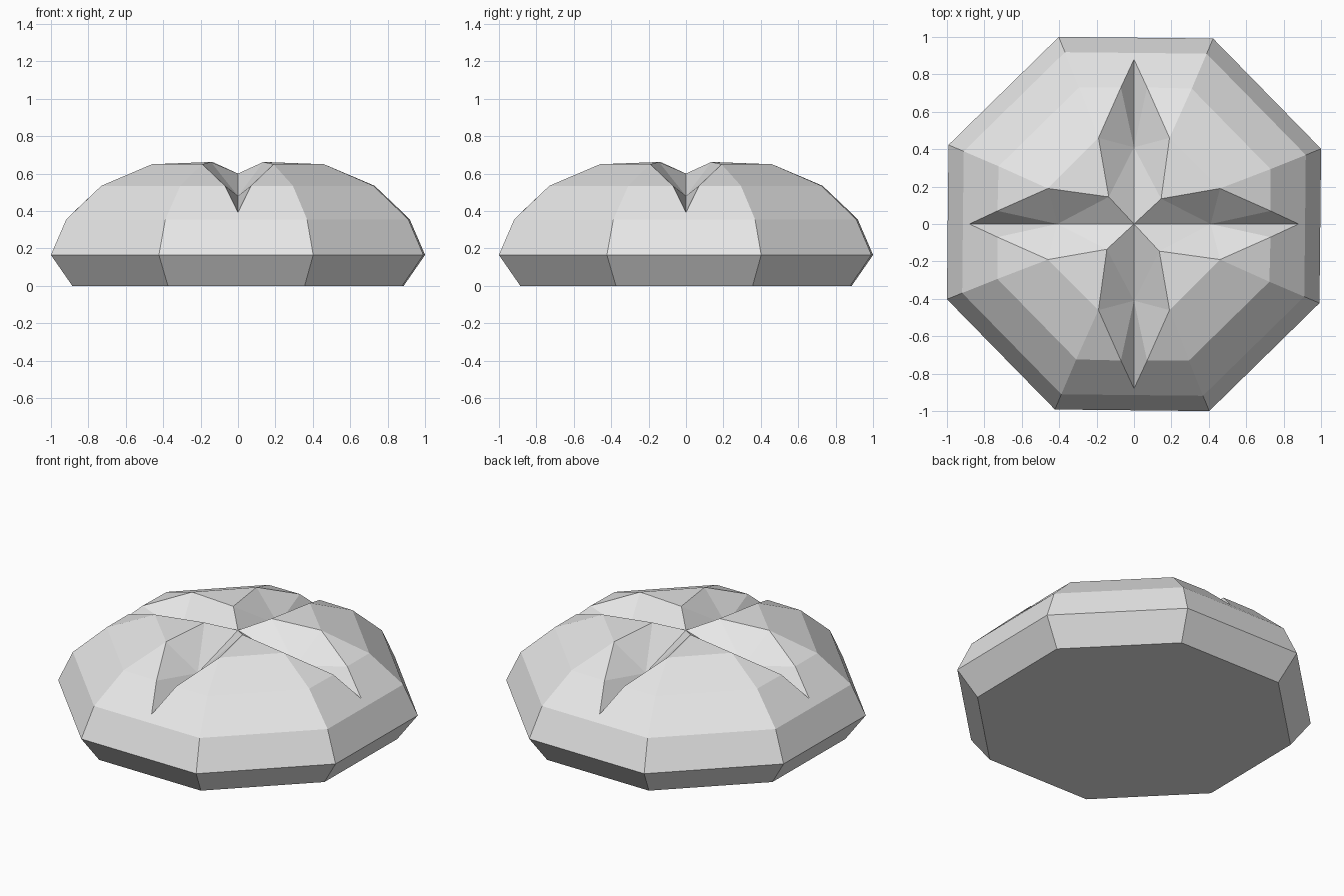
import bpy, bmesh
from math import cos, sin, radians
from mathutils import Matrix

cube = bpy.data.objects.get("Cube")
if cube:
    bpy.data.objects.remove(cube, do_unlink=True)

# Single pale grey colour
crust = bpy.data.materials.new("pale_grey")
crust.use_nodes = True
crust.diffuse_color = (0.8, 0.8, 0.8, 1)
crust.node_tree.nodes["Principled BSDF"].inputs["Base Color"].default_value = (0.8, 0.8, 0.8, 1)

bm = bmesh.new()


def octagon(radius, z):
    """Eight vertices with flat sides facing the axes, turned very slightly."""
    angles = [radians(45 * i + 21.9) for i in range(8)]
    return [bm.verts.new((radius * cos(a), radius * sin(a), z)) for a in angles]


def quarters(x, y, z):
    """One vertex repeated in each of the four quarter turns."""
    turns = [Matrix.Rotation(radians(90 * k), 3, 'Z') for k in range(4)]
    return [bm.verts.new(t @ Matrix.Translation((x, y, z)).translation) for t in turns]


# Body rings from the base up to the shoulder
base = octagon(0.955, 0)
rim = octagon(1.078, 0.165)
side = octagon(0.99, 0.355)
shoulder = octagon(0.787, 0.535)

# Crossed grooves: lips, floor and tips around a sunken centre
centre = bm.verts.new((0, 0, 0.6))
peak = quarters(0.145, 0.135, 0.662)
lip_left = quarters(0.46, 0.19, 0.65)
lip_right = quarters(0.46, -0.19, 0.65)
edge_left = quarters(0.73, 0.07, 0.535)
edge_right = quarters(0.73, -0.07, 0.535)
floor = quarters(0.41, 0, 0.48)
tip = quarters(0.88, 0, 0.393)

# Base and outer bands
bm.faces.new(base[::-1])
for low, high in ((base, rim), (rim, side)):
    for i in range(8):
        bm.faces.new((low[i - 1], low[i], high[i], high[i - 1]))

for k in range(4):
    a, b, n = 2 * k - 1, 2 * k, (k + 1) % 4
    # Notched side panel and plain diagonal panels
    bm.faces.new((side[a], side[b], shoulder[b], edge_left[k], tip[k],
                  edge_right[k], shoulder[a]))
    bm.faces.new((side[b], side[b + 1], shoulder[b + 1], shoulder[b]))
    bm.faces.new((shoulder[b], shoulder[b + 1], lip_right[n], lip_left[k]))
    # Crown beside the groove
    bm.faces.new((shoulder[b], lip_left[k], edge_left[k]))
    bm.faces.new((shoulder[a], edge_right[k], lip_right[k]))
    bm.faces.new((lip_left[k], lip_right[n], peak[k]))
    # Groove walls, both sides
    for lip, edge, top in ((lip_left[k], edge_left[k], peak[k]),
                           (lip_right[k], edge_right[k], peak[k - 1])):
        bm.faces.new((centre, floor[k], top))
        bm.faces.new((floor[k], lip, top))
        bm.faces.new((floor[k], edge, lip))
        bm.faces.new((floor[k], tip[k], edge))

bmesh.ops.recalc_face_normals(bm, faces=bm.faces)
mesh = bpy.data.meshes.new("bread_roll")
bm.to_mesh(mesh)
bm.free()
mesh.materials.append(crust)
roll = bpy.data.objects.new("bread_roll", mesh)
bpy.context.collection.objects.link(roll)
